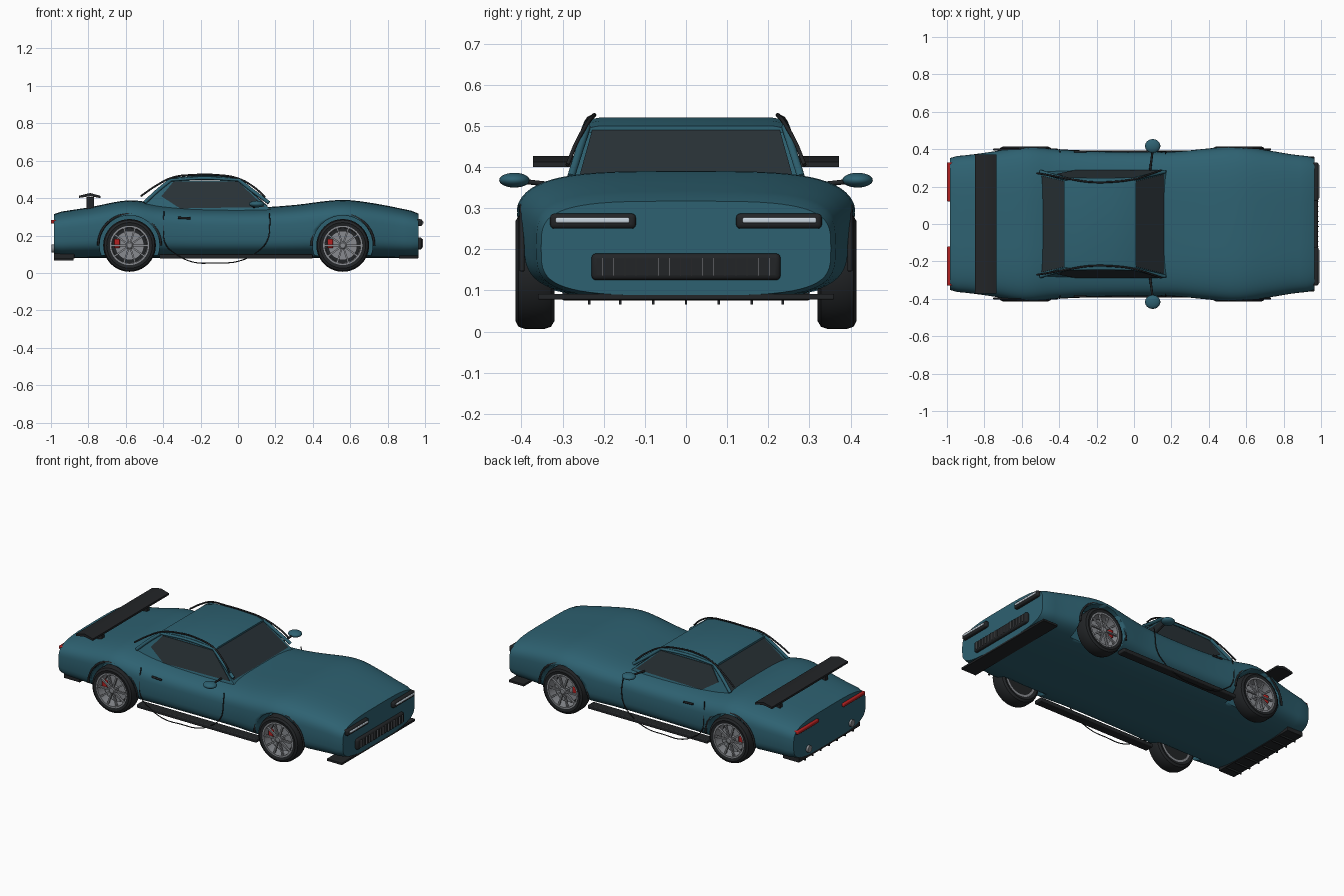
import bpy, bmesh
from math import sin, cos, pi, radians, copysign
from mathutils import Vector, Matrix

if "Cube" in bpy.data.objects:
    bpy.data.objects.remove(bpy.data.objects["Cube"])

def mat(name, *c):
    m = bpy.data.materials.new(name)
    m.diffuse_color = (*c, 1)
    m.use_nodes = True
    m.node_tree.nodes["Principled BSDF"].inputs["Base Color"].default_value = m.diffuse_color
    return m

PAINT = mat("teal_paint", 0.027, 0.12, 0.165)
BLACK = mat("black_trim", 0.016, 0.018, 0.02)
GLASS = mat("dark_glass", 0.022, 0.032, 0.038)
RED = mat("red", 0.45, 0.015, 0.015)
METAL = mat("metal", 0.25, 0.26, 0.28)
LAMP = mat("lamp", 0.6, 0.68, 0.75)

def finish(bm, name, m, smooth=True, bevel=0):
    bmesh.ops.recalc_face_normals(bm, faces=bm.faces)
    me = bpy.data.meshes.new(name)
    bm.to_mesh(me)
    bm.free()
    o = bpy.data.objects.new(name, me)
    bpy.context.collection.objects.link(o)
    if m:
        me.materials.append(m)
    if bevel:
        b = o.modifiers.new("bevel", 'BEVEL')
        b.width, b.segments = bevel, 3
    if smooth:
        bpy.ops.object.select_all(action='DESELECT')
        o.select_set(True)
        bpy.context.view_layer.objects.active = o
        bpy.ops.object.shade_smooth_by_angle(angle=radians(35))
    return o

def box(name, lo, hi, m, bevel=0):
    bm = bmesh.new()
    lo, hi = Vector(lo), Vector(hi)
    bmesh.ops.create_cube(bm, size=1)
    bmesh.ops.scale(bm, vec=hi - lo, verts=bm.verts)
    bmesh.ops.translate(bm, vec=(lo + hi) / 2, verts=bm.verts)
    return finish(bm, name, m, bool(bevel), bevel)

def loft(name, rings, m, cap=True):
    bm = bmesh.new()
    vs = [[bm.verts.new(p) for p in r] for r in rings]
    n = len(vs[0])
    for a, b in zip(vs, vs[1:]):
        for i in range(n):
            bm.faces.new((a[i], a[(i + 1) % n], b[(i + 1) % n], b[i]))
    if cap:
        bm.faces.new(vs[0])
        bm.faces.new(vs[-1])
    return finish(bm, name, m)

def lathe(name, prof, cx, cz, m, cap=True, n=40):
    """Rings (radius, y) around an axis along y."""
    return loft(name, [[(cx + r * cos(2 * pi * i / n), y, cz + r * sin(2 * pi * i / n))
                        for i in range(n)] for r, y in prof], m, cap)

def tube(name, pts, r, m, smooth=True):
    cu = bpy.data.curves.new(name, 'CURVE')
    cu.dimensions, cu.bevel_depth, cu.bevel_resolution = '3D', r, 2
    cu.use_fill_caps = True
    sp = cu.splines.new('BEZIER' if smooth else 'POLY')
    P = sp.bezier_points if smooth else sp.points
    P.add(len(pts) - 1)
    for q, p in zip(P, pts):
        q.co = p if smooth else (*p, 1)
        if smooth:
            q.handle_left_type = q.handle_right_type = 'AUTO'
    cu.materials.append(m)
    o = bpy.data.objects.new(name, cu)
    bpy.context.collection.objects.link(o)
    return o

def panel(name, pts, m, off):
    """Thin polygon slab; off is its thickness vector."""
    return loft(name, [pts, [Vector(p) + Vector(off) for p in pts]], m)

def interp(keys, x):
    i = max(j for j in range(len(keys) - 1) if keys[j][0] <= x + 1e-6)
    k = lambda j: keys[min(max(j, 0), len(keys) - 1)]
    (x0, a), (x1, b) = k(i), k(i + 1)
    s = lambda j: (k(j + 1)[1] - k(j - 1)[1]) / (k(j + 1)[0] - k(j - 1)[0])
    h = x1 - x0
    t = (x - x0) / h
    return (a * (2*t**3 - 3*t*t + 1) + b * (3*t*t - 2*t**3)
            + h * (s(i) * (t**3 - 2*t*t + t) + s(i + 1) * (t**3 - t*t)))

# Body shell: squarish sections following top and width curves
TOP = [(-.985, .322), (-.8, .35), (-.58, .388), (-.4, .365), (-.2, .352), (.12, .351),
       (.3, .363), (.55, .39), (.72, .373), (.965, .325)]
WID = [(-.985, .36), (-.88, .37), (-.75, .388), (-.58, .416), (-.42, .4), (-.2, .388),
       (.2, .386), (.38, .402), (.56, .416), (.75, .388), (.86, .37), (.965, .36)]
def section(x, k=1.0):
    top, w = interp(TOP, x), interp(WID, x)
    cz, hz, ring = (top + .08) / 2, (top - .08) / 2, []
    for i in range(64):
        a = 2 * pi * i / 64
        c, s = cos(a), sin(a)
        ring.append((x, copysign(abs(c) ** .54, c) * (w - k), cz + copysign(abs(s) ** .54, s) * (hz - k)))
    return ring
xs = [-.985 + 1.95 * i / 48 for i in range(49)]
body = loft("body_shell", [section(x, .008 if i in (0, 48) else 0) for i, x in enumerate(xs)], PAINT)

WHEELS = (-.58, .56)
CZ = .147
for cx in WHEELS:
    for s in (1, -1):
        cut = lathe("wheel_well_cutter", [(.16, s * .29), (.16, s * .5)], cx, CZ, None)
        cut.hide_render = True
        md = body.modifiers.new("well", 'BOOLEAN')
        md.operation, md.object, md.solver = 'DIFFERENCE', cut, 'EXACT'
        bpy.context.view_layer.objects.active = body
        bpy.ops.object.modifier_move_to_index(modifier=md.name, index=0)
        bpy.ops.object.modifier_apply(modifier=md.name)
        bpy.data.objects.remove(cut)

# Wheels with tyre, rim, spokes, disc and caliper
for cx in WHEELS:
    for s in (1, -1):
        tyre = [(.104, .325), (.122, .32), (.135, .328), (.141, .345), (.141, .39),
                (.135, .407), (.122, .414), (.104, .41), (.104, .325)]
        lathe("tyre", [(r, s * y) for r, y in tyre], cx, CZ, BLACK, False)
        rim = [(.105, .325), (.105, .411), (.096, .411), (.092, .325), (.105, .325)]
        lathe("rim", [(r, s * y) for r, y in rim], cx, CZ, METAL, False)
        lathe("brake_disc", [(.078, s * .36), (.078, s * .372)], cx, CZ, METAL)
        lathe("wheel_back", [(.094, s * .33), (.094, s * .338)], cx, CZ, BLACK)
        lathe("hub", [(.022, s * .37), (.022, s * .405), (.014, s * .411)], cx, CZ, METAL, n=20)
        bm = bmesh.new()
        for i in range(10):
            M = (Matrix.Translation((cx, s * .401, CZ)) @ Matrix.Rotation(i * pi / 5, 4, 'Y')
                 @ Matrix.Translation((.057, 0, 0)) @ Matrix.Diagonal((.082, .012, .009, 1)))
            bmesh.ops.create_cube(bm, size=1, matrix=M)
        finish(bm, "spokes", METAL, False)
        y = sorted((s * .352, s * .39))
        box("brake_caliper", (cx - .082, y[0], CZ - .015), (cx - .052, y[1], CZ + .035), RED, .006)
        # Dark lip around the arch
        tube("arch_trim", [(cx + .168 * cos(a), s * .398, CZ + .168 * sin(a))
                           for a in [pi * i / 16 for i in range(17)]], .006, BLACK)

# Cabin: painted core, glass panels on top
def ring(z, x0, x1, y):
    return [(x0, -y, z), (x1, -y, z), (x1, y, z), (x0, y, z)]
loft("cabin", [ring(.33, -.535, .185, .29), ring(.495, -.36, .0, .238)], PAINT)
roof = []
for x, z in ((-.375, .497), (-.33, .511), (-.24, .52), (-.12, .52), (-.04, .512), (.012, .5)):
    roof.append([(x, -.24, z - .016), (x, .24, z - .016), (x, .237, z - .005), (x, .21, z),
                 (x, -.21, z), (x, -.237, z - .005)])
loft("roof", roof, PAINT)
panel("windscreen", [(.16, -.265, .357), (.16, .265, .357), (.012, .228, .49), (.012, -.228, .49)], GLASS, (-.02, 0, -.01))
panel("rear_window", [(-.505, -.26, .362), (-.505, .26, .362), (-.37, .228, .49), (-.37, -.228, .49)], GLASS, (.02, 0, -.01))

for s in (1, -1):
    side = lambda x, z, o=.004: (x, s * (.29 - (z - .33) * .315 + o), z)
    panel("side_window", [side(*p) for p in ((-.31, .345), (-.41, .41), (-.345, .488), (.0, .488), (.145, .352))],
          GLASS, (0, -s * .012, 0))
    # Painted pillars and roof rail
    tube("front_pillar", [side(.165, .375), side(.09, .43), side(.005, .497)], .010, PAINT)
    tube("rear_pillar", [side(-.5, .375), side(-.43, .44), side(-.36, .497)], .010, PAINT)
    tube("roof_rail", [side(-.36, .497), side(-.18, .506), side(.005, .497)], .008, PAINT)
    # Dark seal strip over the cabin and the door gap
    tube("roof_seal", [(-.52, s * .272, .41), (-.44, s * .258, .465), (-.35, s * .242, .51), (-.24, s * .225, .524),
                       (-.12, s * .225, .524), (.0, s * .24, .505), (.09, s * .268, .455), (.145, s * .288, .405)], .005, BLACK)
    tube("door_gap", [(-.395, s * .384, .33), (-.4, s * .396, .24), (-.385, s * .396, .15), (-.33, s * .393, .1),
                      (-.24, s * .39, .058), (-.12, s * .388, .054), (.0, s * .388, .062), (.1, s * .388, .11),
                      (.155, s * .388, .17), (.17, s * .387, .26), (.168, s * .376, .32)], .003, BLACK)
    tube("door_handle", [(-.32, s * .387, .295), (-.255, s * .387, .292)], .006, BLACK)
    # Mirrors
    bm = bmesh.new()
    bmesh.ops.create_uvsphere(bm, u_segments=24, v_segments=14, radius=1,
                              matrix=Matrix.Translation((.1, s * .417, .368)) @ Matrix.Diagonal((.041, .037, .018, 1)))
    finish(bm, "mirror", PAINT)
    tube("mirror_arm", [(.085, s * .28, .352), (.1, s * .395, .365)], .006, BLACK)
    # Lights, exhausts, skirts, spoiler stands
    def sbox(name, x0, x1, y0, y1, z0, z1, m, b=0):
        a, c = sorted((s * y0, s * y1))
        return box(name, (x0, a, z0), (x1, c, z1), m, b)
    sbox("headlight_housing", .95, .986, .122, .33, .25, .287, BLACK, .01)
    sbox("headlight_bar", .975, .992, .137, .317, .264, .277, LAMP, .004)
    sbox("tail_light", -1.0, -.97, .12, .33, .263, .284, RED, .006)
    tube("exhaust", [(-.93, s * .21, .13), (-.998, s * .21, .13)], .022, METAL, False)
    sbox("side_skirt", -.42, .4, .335, .392, .077, .1, BLACK, .005)
    sbox("spoiler_stand", -.81, -.77, .21, .235, .33, .405, BLACK)

# Spoiler wing with a shallow peaked profile
wing = [(-.85, .401), (-.79, .41), (-.735, .4), (-.735, .412), (-.79, .427), (-.85, .413)]
loft("spoiler_wing", [[(x, y, z) for x, z in wing] for y in (-.372, .372)], BLACK)

# Grille with vertical slats
box("grille", (.95, -.23, .125), (.984, .23, .19), BLACK, .012)
for i in range(16):
    y = -.2025 + .027 * i
    box("grille_slat", (.975, y - .0015, .135), (.99, y + .0015, .18), METAL)

# Front splitter, rear diffuser and fins
box("front_splitter", (.86, -.36, .078), (.965, .36, .092), BLACK, .003)
box("rear_diffuser", (-.985, -.3, .076), (-.875, .3, .104), BLACK, .003)
for y in (-.235, -.16, -.08, 0, .08, .16, .235):
    box("diffuser_fin", (-.985, y - .003, .066), (-.88, y + .003, .09), BLACK)
